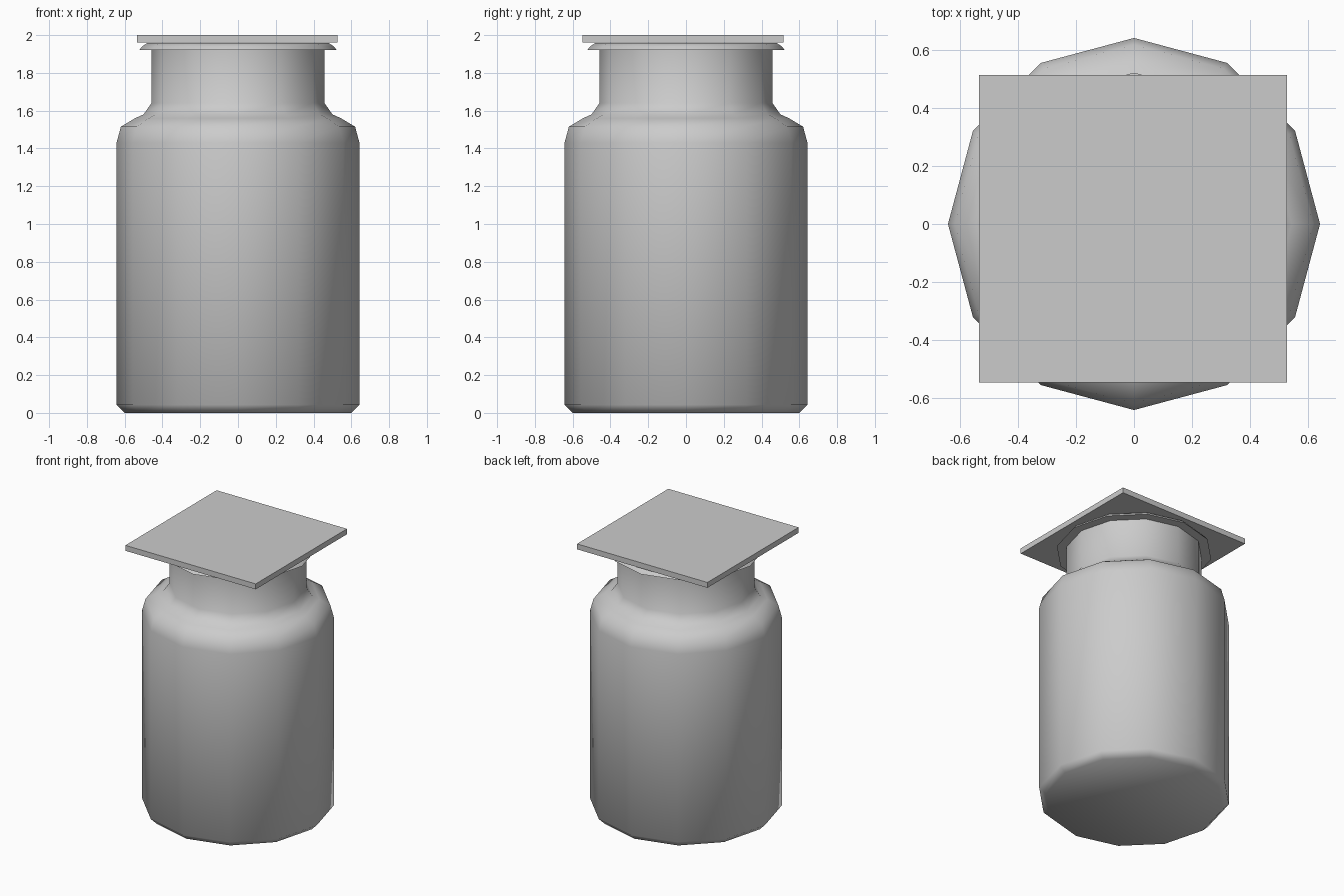
import bpy, bmesh, math

if "Cube" in bpy.data.objects:
    bpy.data.objects.remove(bpy.data.objects["Cube"])

SIDES = 12


def finish(name, bm, smooth_angle=None):
    bmesh.ops.recalc_face_normals(bm, faces=bm.faces[:])
    mesh = bpy.data.meshes.new(name)
    bm.to_mesh(mesh)
    bm.free()
    obj = bpy.data.objects.new(name, mesh)
    bpy.context.collection.objects.link(obj)
    if smooth_angle:
        bpy.ops.object.select_all(action='DESELECT')
        obj.select_set(True)
        bpy.context.view_layer.objects.active = obj
        bpy.ops.object.shade_smooth_by_angle(angle=math.radians(smooth_angle))
    return obj


def lathe(name, profile, smooth_angle):
    """Closed solid of revolution from (radius, height) points."""
    bm = bmesh.new()
    rings = []
    for r, z in profile:
        rings.append([bm.verts.new((r * math.cos(math.tau * i / SIDES),
                                    r * math.sin(math.tau * i / SIDES), z))
                      for i in range(SIDES)])
    for a, b in zip(rings, rings[1:]):
        for i in range(SIDES):
            j = (i + 1) % SIDES
            bm.faces.new((a[i], a[j], b[j], b[i]))
    bm.faces.new(rings[0])
    bm.faces.new(rings[-1])
    return finish(name, bm, smooth_angle)


# Twelve-sided jar: bevelled base, rounded shoulder, straight neck, flared lip
lathe("jar_body", [
    (0.60, 0.0), (0.643, 0.043), (0.643, 1.43), (0.62, 1.515),
    (0.545, 1.56), (0.50, 1.58), (0.458, 1.64), (0.458, 1.92),
    (0.523, 1.92), (0.508, 1.94), (0.48, 1.959),
], 47)

# Square flat lid, slightly off centre
x0, x1, y0, y1, z0, z1 = -0.535, 0.528, -0.548, 0.515, 1.96, 2.0
bm = bmesh.new()
bmesh.ops.create_cube(bm, size=1)
for v in bm.verts:
    v.co = (x1 if v.co.x > 0 else x0, y1 if v.co.y > 0 else y0, z1 if v.co.z > 0 else z0)
finish("lid", bm)
